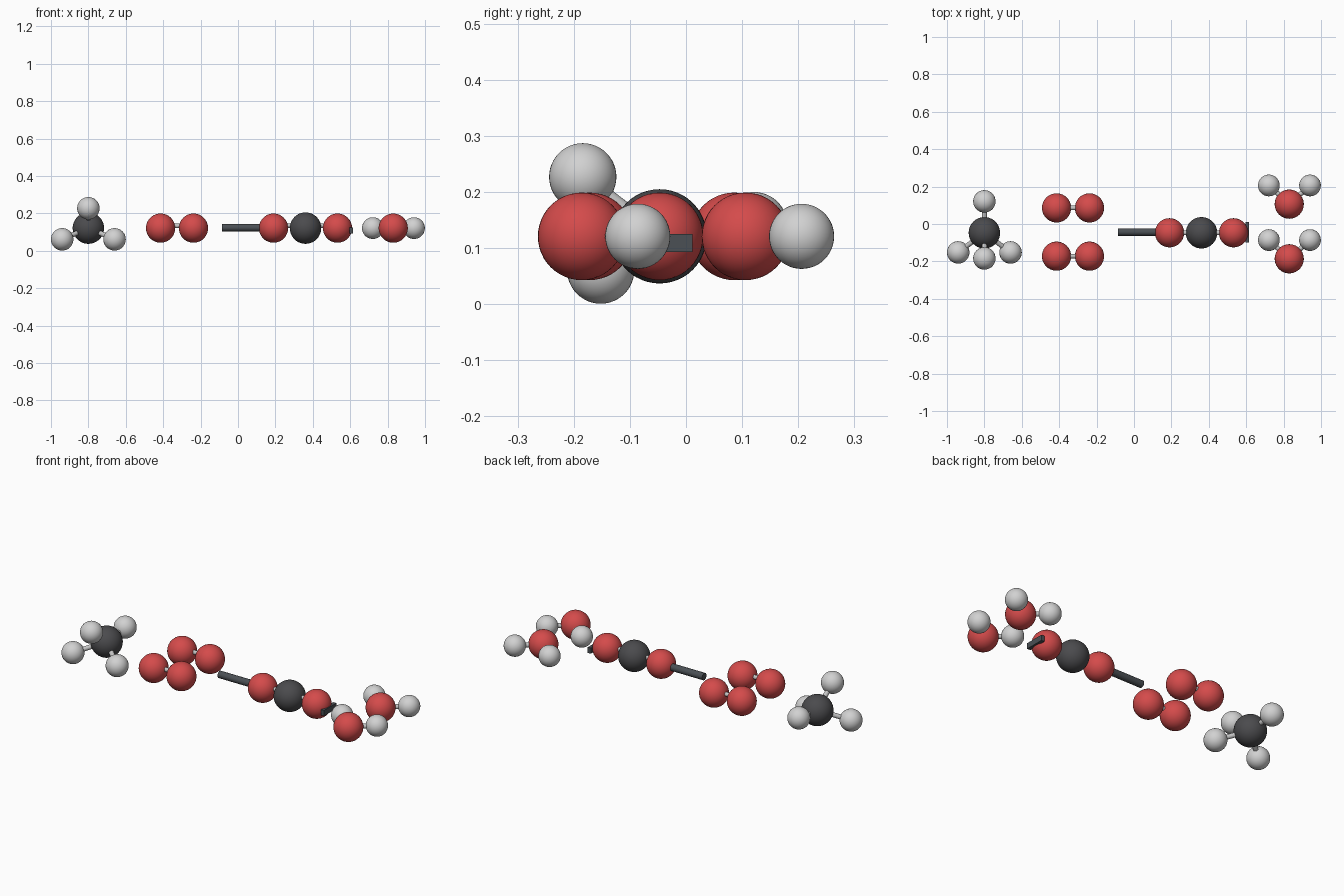
import bpy
from mathutils import Vector

cube = bpy.data.objects.get("Cube")
if cube:
    bpy.data.objects.remove(cube, do_unlink=True)


def make_material(name, color):
    m = bpy.data.materials.new(name)
    m.use_nodes = True
    m.diffuse_color = (*color, 1)
    m.node_tree.nodes["Principled BSDF"].inputs["Base Color"].default_value = (*color, 1)
    return m


RED = make_material("oxygen red", (0.66, 0.07, 0.07))
DARK = make_material("carbon grey", (0.07, 0.07, 0.075))
WHITE = make_material("hydrogen white", (0.64, 0.64, 0.64))
SLATE = make_material("arrow slate", (0.07, 0.08, 0.09))
BOND = make_material("bond grey", (0.56, 0.56, 0.56))
MID = 0.121


def finish(name, mat, smooth=True):
    ob = bpy.context.object
    ob.name = name
    ob.data.materials.append(mat)
    if smooth:
        bpy.ops.object.shade_smooth_by_angle()
    return ob


def atom(name, pos, radius, mat):
    bpy.ops.mesh.primitive_uv_sphere_add(segments=40, ring_count=24, radius=radius, location=pos)
    finish(name, mat)
    return Vector(pos)


def rod(name, a, b, radius, mat, sides=20):
    a, b = Vector(a), Vector(b)
    d = b - a
    bpy.ops.mesh.primitive_cylinder_add(
        vertices=sides, radius=radius, depth=d.length, location=(a + b) / 2,
        rotation=d.to_track_quat("Z", "Y").to_euler())
    finish(name, mat)


def oxygen(name, x, y):
    return atom(name, (x, y, MID), 0.078, RED)


# Tetrahedral molecule: one carbon and four hydrogens
carbon = atom("methane_carbon", (-0.80, -0.047, MID), 0.084, DARK)
for label, pos in {
    "top": (-0.80, -0.184, 0.227),
    "back": (-0.80, 0.121, 0.14),
    "right": (-0.94, -0.152, 0.061),
    "left": (-0.66, -0.152, 0.061),
}.items():
    h = atom("methane_hydrogen_" + label, pos, 0.06, WHITE)
    rod("methane_bond_" + label, carbon, h, 0.013, BOND)

# Two oxygen pairs
lift = Vector((0, 0, 0.012))
for label, y in (("back", 0.086), ("front", -0.172)):
    a = oxygen("oxygen_pair_right_" + label, -0.414, y)
    b = oxygen("oxygen_pair_left_" + label, -0.238, y)
    rod("oxygen_bond_" + label, a + lift, b + lift, 0.012, BOND)

# Linear molecule: carbon between two oxygens
carbon = atom("dioxide_carbon", (0.361, -0.047, MID), 0.084, DARK)
for label, x in (("right", 0.19), ("left", 0.532)):
    o = oxygen("dioxide_oxygen_" + label, x, -0.047)
    rod("dioxide_bond_" + label, carbon + lift, o + lift, 0.012, BOND)

# Two bent water molecules
for label, y in (("back", 0.106), ("front", -0.186)):
    o = oxygen("water_oxygen_" + label, 0.83, y)
    for side, dx in (("right", -0.109), ("left", 0.111)):
        h = atom(f"water_hydrogen_{label}_{side}", (0.83 + dx, y + 0.1, MID), 0.058, WHITE)
        rod(f"water_bond_{label}_{side}", o, h, 0.013, BOND)

# Reaction arrow: shaft and end bar
rod("arrow_shaft", (-0.086, -0.043, 0.123), (0.2, -0.043, 0.123), 0.02, SLATE)
bpy.ops.mesh.primitive_cube_add(size=1, location=(0.605, -0.044, 0.109))
bpy.context.object.scale = (0.02, 0.112, 0.032)
finish("arrow_end_bar", SLATE, smooth=False)
